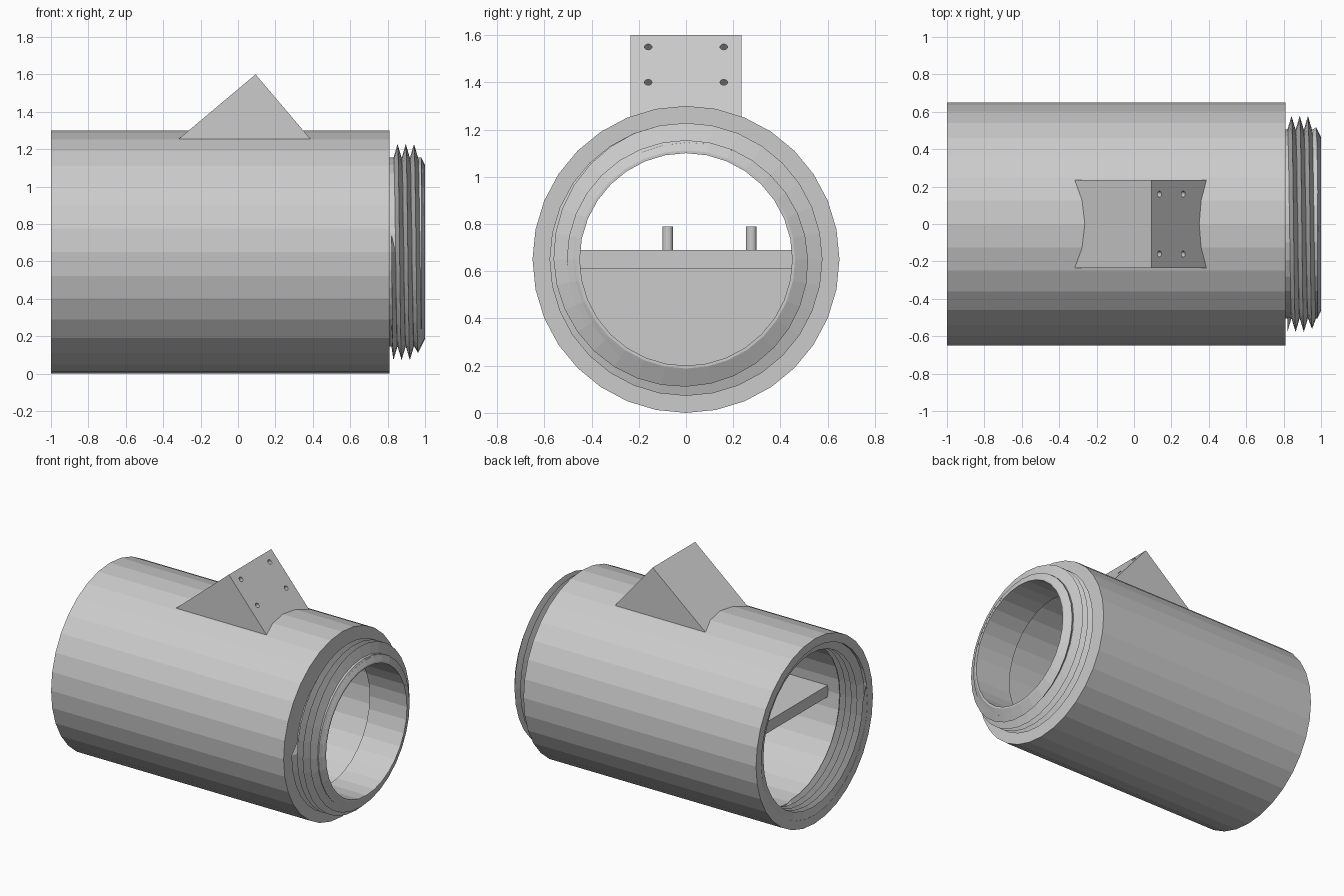
import bpy, bmesh, math
from mathutils import Vector, Matrix

if "Cube" in bpy.data.objects:
    bpy.data.objects.remove(bpy.data.objects["Cube"])

SIDES = 32
CZ = 0.65          # height of the tube axis

grey = bpy.data.materials.new("plain grey")
grey.diffuse_color = (0.6, 0.6, 0.6, 1)
grey.use_nodes = True
grey.node_tree.nodes["Principled BSDF"].inputs["Base Color"].default_value = grey.diffuse_color


def finish(bm, name):
    bmesh.ops.recalc_face_normals(bm, faces=bm.faces)
    me = bpy.data.meshes.new(name)
    bm.to_mesh(me)
    bm.free()
    ob = bpy.data.objects.new(name, me)
    bpy.context.collection.objects.link(ob)
    me.materials.append(grey)
    return ob


def polar(x, r, a):
    return (x, r * math.cos(a), CZ + r * math.sin(a))


def lathe(name, profile):
    """Closed (x, radius) profile turned about the tube axis."""
    bm = bmesh.new()
    rings = [[bm.verts.new(polar(x, r, 2 * math.pi * i / SIDES)) for x, r in profile]
             for i in range(SIDES)]
    n = len(profile)
    for i in range(SIDES):
        a, b = rings[i], rings[(i + 1) % SIDES]
        for j in range(n):
            k = (j + 1) % n
            bm.faces.new((a[j], a[k], b[k], b[j]))
    return finish(bm, name)


def thread(name, x0, x1, root, crest, pitch, limit):
    """Helical V ridge between x0 and x1; limit(x, r) trims the crest."""
    bm = bmesh.new()
    rows = []
    steps = int(((x1 - x0) / pitch + 1) * SIDES)
    for i in range(steps + 1):
        t = i / SIDES - 1
        row = []
        for off, r in ((0, root), (0.5, crest), (1, root)):
            x = x0 + pitch * (t + off)
            if x < x0 or x > x1:
                r = root
            x = min(max(x, x0), x1)
            row.append(bm.verts.new(polar(x, limit(x, r), 2 * math.pi * i / SIDES)))
        rows.append(row)
    for a, b in zip(rows, rows[1:]):
        for j in range(3):
            k = (j + 1) % 3
            bm.faces.new((a[j], a[k], b[k], b[j]))
    bm.faces.new(rows[0])
    bm.faces.new(rows[-1])
    return finish(bm, name)


def prism(name, outline, offset):
    """Outline of 3D points pushed along offset."""
    bm = bmesh.new()
    f = bm.faces.new([bm.verts.new(p) for p in outline])
    new = bmesh.ops.extrude_face_region(bm, geom=[f])["geom"]
    bmesh.ops.translate(bm, vec=offset, verts=[v for v in new if isinstance(v, bmesh.types.BMVert)])
    return finish(bm, name)


def rod(name, centre, direction, r, length, sides=16):
    bm = bmesh.new()
    rot = Vector((0, 0, 1)).rotation_difference(Vector(direction)).to_matrix().to_4x4()
    bmesh.ops.create_cone(bm, cap_ends=True, segments=sides, radius1=r, radius2=r,
                          depth=length, matrix=Matrix.Translation(centre) @ rot)
    return finish(bm, name)


# hollow tube with socket on the left and narrower neck on the right
lathe("tube_body", [(-1, 0.65), (0.81, 0.65), (0.81, 0.505), (0.98, 0.505), (1, 0.462), (1, 0.45),
                    (0.71, 0.45), (0.71, 0.55), (-0.81, 0.55), (-0.81, 0.59), (-1, 0.59)])

# screw threads
thread("neck_thread", 0.82, 0.999, 0.503, 0.578, 0.044,
       lambda x, r: min(r, 0.465 + (1 - x) * 2))
thread("socket_thread", -0.999, -0.812, 0.592, 0.535, 0.044, lambda x, r: r)

# wedge mount on top, with four screw holes in its right slope
wedge = prism("wedge_mount", [(-0.37, -0.236, 1.21), (0.425, -0.236, 1.21), (0.094, -0.236, 1.6)],
              (0, 0.472, 0))
normal = Vector((0.344, 0, 0.29)).normalized()
for z in (1.40, 1.55):
    for y in (-0.16, 0.16):
        x = 0.094 + (1.6 - z) / 1.182
        cutter = rod("hole_cutter", (x, y, z), normal, 0.016, 0.12)
        cutter.hide_render = True
        cutter.hide_set(True)
        m = wedge.modifiers.new("hole", "BOOLEAN")
        m.operation = "DIFFERENCE"
        m.solver = "EXACT"
        m.object = cutter

# inner shelf, the half-round wall under it and two pins
prism("inner_shelf", [(-0.72, -0.55, 0.61), (-0.72, 0.55, 0.61), (-0.72, 0.55, 0.69), (-0.72, -0.55, 0.69)],
      (1.0, 0, 0))
half = [polar(0.12, 0.555, math.pi + math.pi * i / 16) for i in range(17)]
prism("half_round_wall", half, (0.08, 0, 0))
for y in (-0.077, 0.277):
    rod("shelf_pin", (0.0, y, 0.735), (0, 0, 1), 0.022, 0.11)
